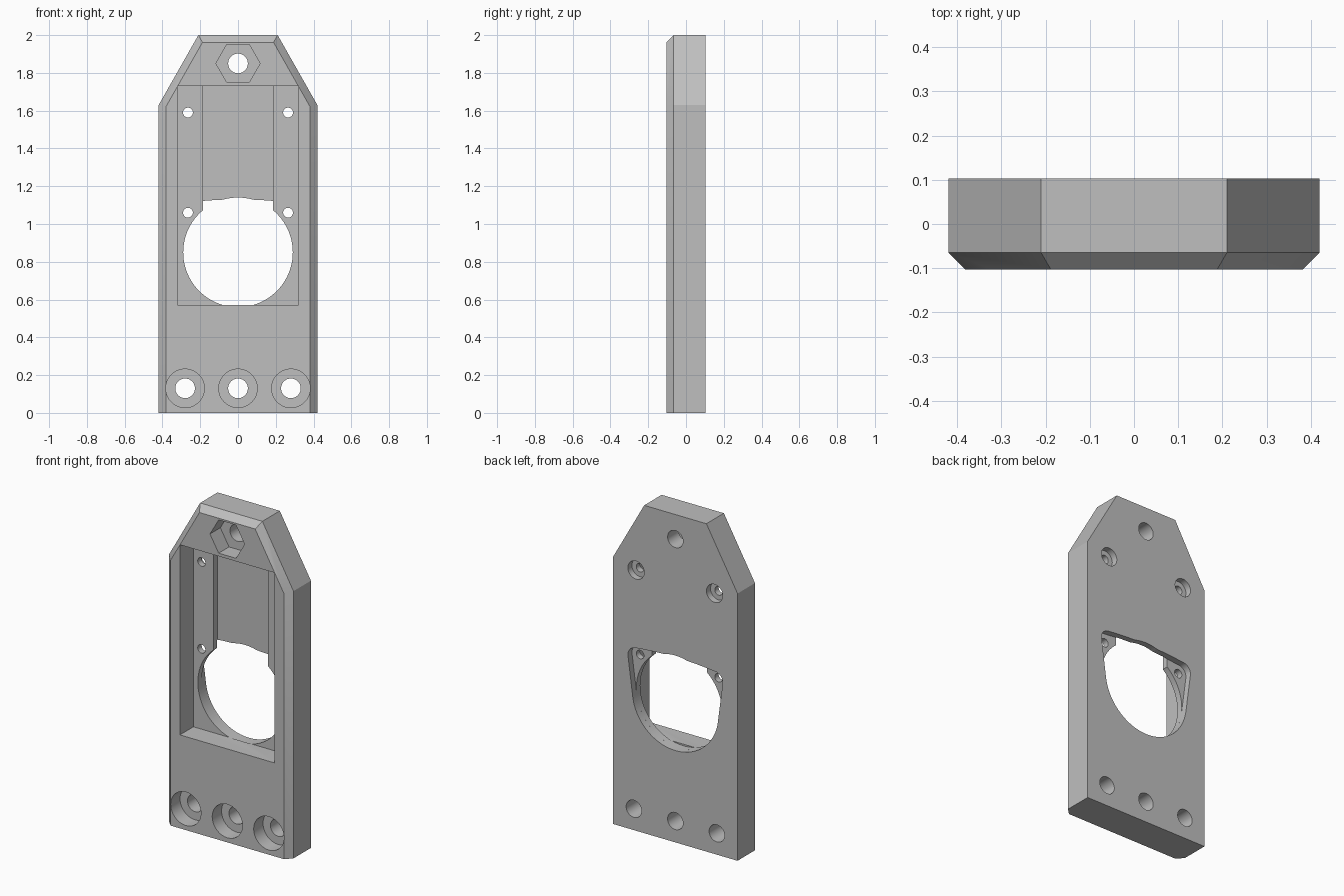
import bpy, bmesh, math
from mathutils import Vector

cube = bpy.data.objects.get("Cube")
if cube:
    bpy.data.objects.remove(cube, do_unlink=True)

grey = bpy.data.materials.new("plain grey")
colour = (0.52, 0.52, 0.52, 1)
grey.diffuse_color = colour
grey.use_nodes = True
grey.node_tree.nodes["Principled BSDF"].inputs["Base Color"].default_value = colour

BACK = 0.103
FRONT = -BACK
LEDGE = 0.027      # floor of the large pocket
FLOOR = 0.067      # floor of the central channel
RECESS = 0.064     # depth reached by the rear recesses
OUT = 0.15         # safely outside the plate


def loft(name, rings):
    """Solid through matching (y, [(x, z), ...]) rings."""
    bm = bmesh.new()
    loops = [[bm.verts.new((x, y, z)) for x, z in pts] for y, pts in rings]
    bm.faces.new(loops[0])
    bm.faces.new(loops[-1])
    for a, b in zip(loops, loops[1:]):
        for i in range(len(a)):
            j = (i + 1) % len(a)
            bm.faces.new((a[i], a[j], b[j], b[i]))
    bmesh.ops.recalc_face_normals(bm, faces=bm.faces)
    mesh = bpy.data.meshes.new(name)
    bm.to_mesh(mesh)
    bm.free()
    mesh.materials.append(grey)
    obj = bpy.data.objects.new(name, mesh)
    bpy.context.collection.objects.link(obj)
    return obj


def mirrored(half):
    return half + [(-x, z) for x, z in reversed(half)]


def arc(x, z, r, start, end, n):
    angles = [math.radians(start + (end - start) * i / n) for i in range(n + 1)]
    return [(x + r * math.cos(a), z + r * math.sin(a)) for a in angles]


def circle(x, z, r, n=64):
    return arc(x, z, r, 0, 360, n)[:-1]


def box(w, z0, z1):
    return [(-w, z0), (w, z0), (w, z1), (-w, z1)]


# Plate with chamfered front edges on sides and top
outer = mirrored([(0.42, 0), (0.42, 1.63), (0.21, 2)])
inner = mirrored([(0.382, 0), (0.382, 1.62), (0.188, 1.962)])
plate = loft("mounting_plate", [(FRONT, inner), (FRONT + 0.038, outer), (BACK, outer)])


def cut(pts, y0, y1):
    cutter = loft("cutter", [(y0, pts), (y1, pts)])
    cutter.hide_render = True
    mod = plate.modifiers.new("cut", 'BOOLEAN')
    mod.operation = 'DIFFERENCE'
    mod.solver = 'EXACT'
    mod.object = cutter
    bpy.context.view_layer.objects.active = plate
    bpy.ops.object.modifier_apply(modifier=mod.name)
    bpy.data.objects.remove(cutter, do_unlink=True)


# Front pocket, deeper channel and large round opening
cut(box(0.32, 0.57, 1.73), -OUT, LEDGE)
cut(box(0.185, 0.85, 1.73), LEDGE - 0.01, FLOOR)
cut(circle(0, 0.85, 0.29, 96), LEDGE - 0.001, OUT)

# Rear recess: round bottom, tangent sides, rounded upper corners, bowed top
ear_x, ear_z, ear_r, hole_r = 0.265, 1.06, 0.055, 0.29
span = Vector((ear_x, ear_z - 0.85))
tangent = math.degrees(math.atan2(span.y, span.x) - math.acos((hole_r - ear_r) / span.length))
half = arc(0, 0.85, hole_r, -89, tangent, 32)
half += arc(ear_x, ear_z, ear_r, tangent, 87, 12)
half += [(x, 1.13 - 0.22 * x * x) for x in (0.21, 0.15, 0.09, 0.03)]
cut(mirrored(half), RECESS, OUT)

# Small screw holes, with counterbores at the back of the upper pair
for side in (-1, 1):
    for z in (1.06, 1.59):
        cut(circle(side * ear_x, z, 0.026, 32), 0, OUT)
    cut(circle(side * ear_x, 1.59, ear_r, 48), RECESS, OUT)

# Hexagonal nut pocket and its hole
cut(circle(0, 1.85, 0.117, 6), -OUT, FRONT + 0.1)
cut(circle(0, 1.85, 0.052), -OUT, OUT)

# Counterbored bolt holes along the bottom
for x in (-0.28, 0, 0.28):
    cut(circle(x, 0.13, 0.102), -OUT, FRONT + 0.09)
    cut(circle(x, 0.13, 0.052), -OUT, OUT)

bpy.ops.object.select_all(action='DESELECT')
plate.select_set(True)
bpy.context.view_layer.objects.active = plate
bpy.ops.object.shade_smooth_by_angle(angle=math.radians(25))
